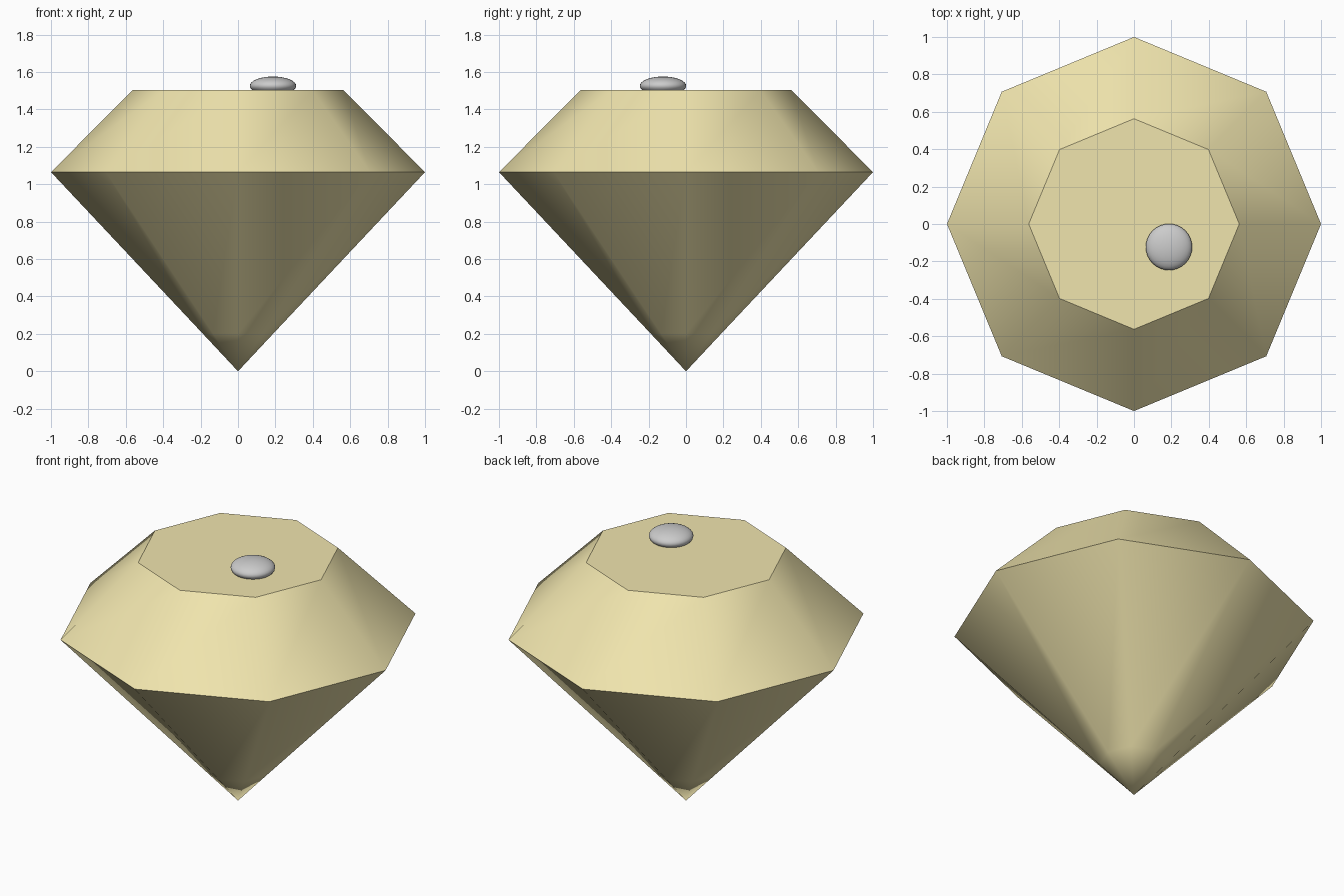
import bpy, bmesh, math

if "Cube" in bpy.data.objects:
    bpy.data.objects.remove(bpy.data.objects["Cube"])

def ring(bm, r, z, n=8):
    return [bm.verts.new((r * math.cos(2 * math.pi * i / n),
                          r * math.sin(2 * math.pi * i / n), z)) for i in range(n)]

# Faceted gem body: culet point, pavilion, girdle, crown, flat table
bm = bmesh.new()
tip = bm.verts.new((0, 0, 0))
rings = [ring(bm, r, z) for r, z in ((0.19, 0.203), (1.0, 1.065), (0.563, 1.503))]
for i in range(8):
    j = (i + 1) % 8
    bm.faces.new((tip, rings[0][j], rings[0][i]))
    for a, b in zip(rings, rings[1:]):
        bm.faces.new((a[i], a[j], b[j], b[i]))
bm.faces.new(rings[-1])
bmesh.ops.recalc_face_normals(bm, faces=bm.faces)
mesh = bpy.data.meshes.new("gem_body")
bm.to_mesh(mesh)
bm.free()
gem = bpy.data.objects.new("gem_body", mesh)
bpy.context.collection.objects.link(gem)
mat = bpy.data.materials.new("pale_gold")
mat.diffuse_color = (0.87, 0.78, 0.42, 1)
mat.use_nodes = True
mat.node_tree.nodes["Principled BSDF"].inputs["Base Color"].default_value = mat.diffuse_color
mesh.materials.append(mat)

# Smooth sides, sharp girdle and table edges
bpy.context.view_layer.objects.active = gem
gem.select_set(True)
bpy.ops.object.shade_smooth_by_angle(angle=math.radians(40))
gem.select_set(False)

# Flattened bead sitting on the table
bpy.ops.mesh.primitive_uv_sphere_add(segments=32, ring_count=16, radius=1,
                                     location=(0.187, -0.123, 1.526))
bead = bpy.context.object
bead.name = "top_bead"
bead.scale = (0.124, 0.124, 0.05)
bpy.ops.object.transform_apply(location=False, rotation=False, scale=True)
bpy.ops.object.shade_smooth()
